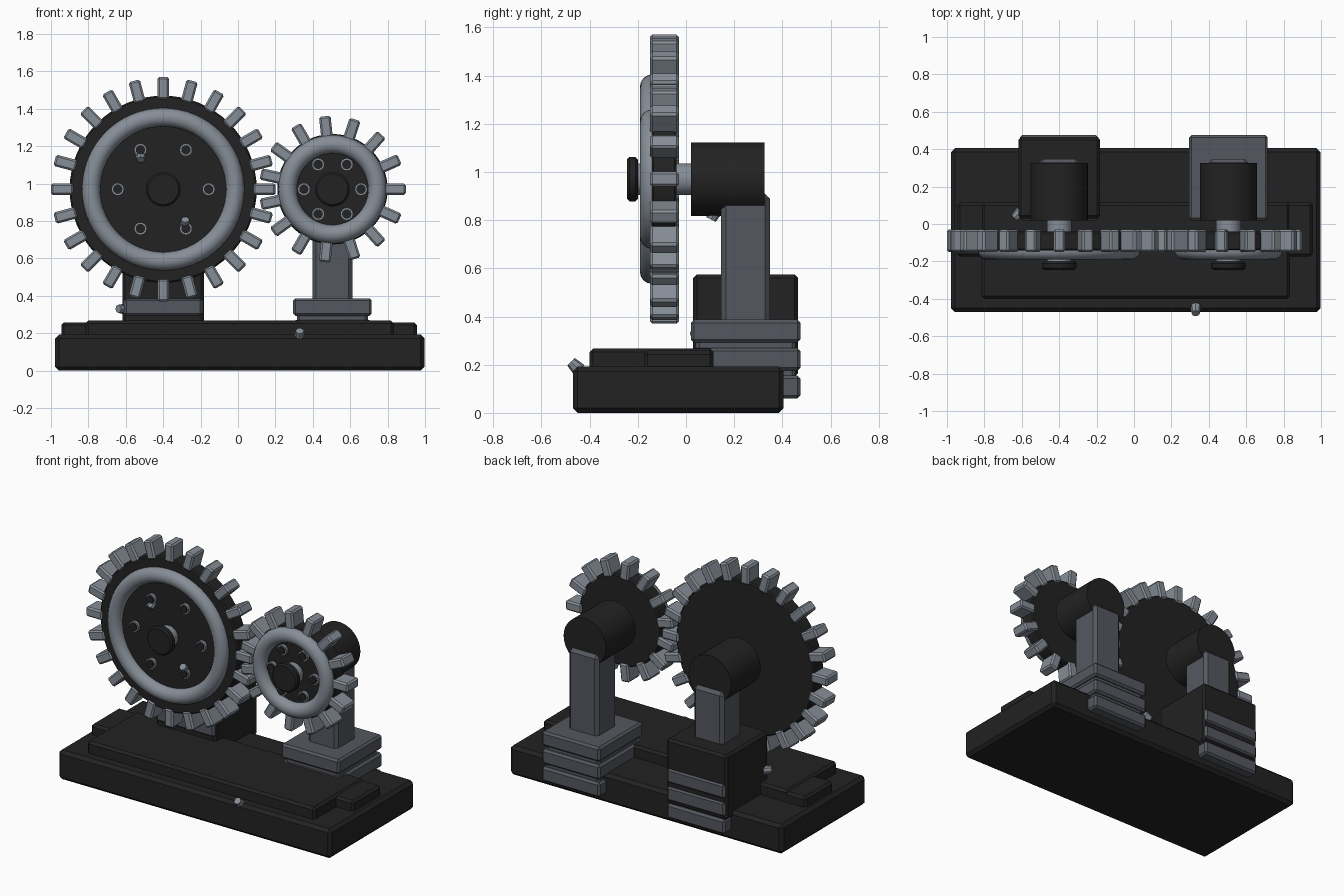
import bpy
import bmesh
import math
from mathutils import Matrix, Vector

if "Cube" in bpy.data.objects:
    bpy.data.objects.remove(bpy.data.objects["Cube"], do_unlink=True)


def make_material(name, color):
    mat = bpy.data.materials.new(name)
    mat.use_nodes = True
    mat.diffuse_color = (*color, 1)
    bsdf = next(n for n in mat.node_tree.nodes if n.type == 'BSDF_PRINCIPLED')
    bsdf.inputs["Base Color"].default_value = (*color, 1)
    return mat


DARK = make_material("black iron", (0.016, 0.016, 0.016))
STEEL = make_material("grey steel", (0.09, 0.097, 0.115))
LIGHT = make_material("light steel", (0.24, 0.27, 0.31))


def finish(name, bm, mat, bevel=0, smooth=False):
    mesh = bpy.data.meshes.new(name)
    bm.to_mesh(mesh)
    bm.free()
    mesh.materials.append(mat)
    obj = bpy.data.objects.new(name, mesh)
    bpy.context.collection.objects.link(obj)
    if bevel:
        mod = obj.modifiers.new("bevel", 'BEVEL')
        mod.width = bevel
        mod.segments = 1
        mod.limit_method = 'ANGLE'
    if smooth:
        bpy.ops.object.select_all(action='DESELECT')
        obj.select_set(True)
        bpy.context.view_layer.objects.active = obj
        bpy.ops.object.shade_smooth_by_angle(angle=math.radians(35))
    return obj


def add_box(bm, x, y, z):
    """Box spanning the (low, high) pairs x, y and z."""
    size = [b - a for a, b in (x, y, z)]
    mid = [(a + b) / 2 for a, b in (x, y, z)]
    return bmesh.ops.create_cube(
        bm, size=1, matrix=Matrix.Translation(mid) @ Matrix.Diagonal((*size, 1)))["verts"]


def box(name, x, y, z, mat, bevel=0.015):
    bm = bmesh.new()
    add_box(bm, x, y, z)
    return finish(name, bm, mat, bevel)


def add_rod(bm, x, z, y0, y1, r, sides=32):
    """Cylinder along y."""
    mat = Matrix.Translation((x, (y0 + y1) / 2, z)) @ Matrix.Rotation(math.pi / 2, 4, 'X')
    bmesh.ops.create_cone(bm, cap_ends=True, segments=sides, radius1=r, radius2=r,
                          depth=y1 - y0, matrix=mat)


def rod(name, x, z, y0, y1, r, mat, bevel=0, sides=48):
    bm = bmesh.new()
    add_rod(bm, x, z, y0, y1, r, sides)
    return finish(name, bm, mat, bevel, True)


def ring(name, x, y, z, major, minor, mat):
    """Torus facing the front, swept from a circular section."""
    bm = bmesh.new()
    around, section = 64, 16
    loops = []
    for i in range(around):
        a = math.tau * i / around
        loop = []
        for j in range(section):
            b = math.tau * j / section
            r = major + minor * math.cos(b)
            loop.append(bm.verts.new((x + r * math.cos(a), y + minor * math.sin(b),
                                      z + r * math.sin(a))))
        loops.append(loop)
    for i in range(around):
        p, q = loops[i], loops[(i + 1) % around]
        for j in range(section):
            k = (j + 1) % section
            bm.faces.new((p[j], p[k], q[k], q[j]))
    bmesh.ops.recalc_face_normals(bm, faces=bm.faces)
    return finish(name, bm, mat, 0, True)


def knob(name, pos, direction):
    """Small slanted grease fitting."""
    bm = bmesh.new()
    turn = Vector(direction).to_track_quat('Z', 'Y').to_matrix().to_4x4()
    bmesh.ops.create_cone(bm, cap_ends=True, segments=8, radius1=0.03, radius2=0.022,
                          depth=0.05, matrix=Matrix.Translation(pos) @ turn)
    return finish(name, bm, LIGHT)


AXLE_Z = 0.97


def gear(prefix, x, body_r, tip_r, teeth, ring_r, bolt_r):
    rod(prefix + "_gear_disc", x, AXLE_Z, -0.142, -0.04, body_r, DARK, 0.008, 64)
    ring(prefix + "_gear_ring", x, -0.142, AXLE_Z, ring_r, 0.049, LIGHT)

    # Teeth around the rim
    bm = bmesh.new()
    for i in range(teeth):
        verts = add_box(bm, (body_r - 0.02, tip_r), (-0.15, -0.03), (-0.031, 0.031))
        place = Matrix.Translation((x, 0, AXLE_Z)) @ Matrix.Rotation(-math.tau * i / teeth, 4, 'Y')
        bmesh.ops.transform(bm, matrix=place, verts=verts)
    finish(prefix + "_gear_teeth", bm, LIGHT, 0.01)

    # Bolts: pale collar with a dark core
    collars, cores = bmesh.new(), bmesh.new()
    for i in range(6):
        a = math.tau * i / 6
        bx, bz = x + bolt_r * math.cos(a), AXLE_Z + bolt_r * math.sin(a)
        add_rod(collars, bx, bz, -0.16, -0.13, 0.034, 16)
        add_rod(cores, bx, bz, -0.168, -0.13, 0.025, 16)
    finish(prefix + "_bolt_collars", collars, LIGHT, 0, True)
    finish(prefix + "_bolt_cores", cores, DARK, 0, True)

    # Axle, front cap and bearing housing
    rod(prefix + "_axle", x, AXLE_Z, -0.21, 0.05, 0.066, LIGHT)
    rod(prefix + "_axle_cap", x, AXLE_Z, -0.245, -0.2, 0.092, DARK, 0.01)
    rod(prefix + "_bearing_housing", x, AXLE_Z, 0.02, 0.325, 0.153, DARK)


def support(prefix, x):
    box(prefix + "_column", (x - 0.107, x + 0.107), (0.145, 0.348), (0.3, 0.91), STEEL, 0.02)
    box(prefix + "_foot_core", (x - 0.19, x + 0.19), (0.04, 0.455), (0.07, 0.37), STEEL)
    bm = bmesh.new()
    for top in (0.387, 0.27, 0.155):
        add_box(bm, (x - 0.21, x + 0.21), (0.02, 0.475), (top - 0.095, top))
    finish(prefix + "_foot_slabs", bm, STEEL, 0.013)


# Base and its raised plates
box("base", (-0.978, 0.997), (-0.47, 0.405), (0, 0.192), DARK, 0.02)
box("base_plate", (-0.815, 0.833), (-0.4, 0.115), (0.17, 0.268), DARK)
box("base_side_plates", (-0.945, 0.957), (-0.175, 0.115), (0.17, 0.258), DARK)

# Supports
BIG_X, SMALL_X = -0.4, 0.505
support("large", BIG_X)
support("small", SMALL_X)
box("large_pedestal", (BIG_X - 0.218, BIG_X + 0.218), (0.03, 0.465), (0.15, 0.575), DARK)

# Meshing gears
gear("large", BIG_X, 0.5, 0.6, 24, 0.385, 0.243)
gear("small", SMALL_X, 0.295, 0.392, 15, 0.24, 0.153)

# Grease fittings
knob("base_fitting", (0.33, -0.46, 0.195), (0, -1, 1))
knob("pedestal_fitting", (BIG_X - 0.222, 0.05, 0.33), (-1, -1, 0))
knob("housing_fitting", (SMALL_X, 0.115, 0.825), (0, -0.5, -1))
knob("upper_bolt_fitting", (-0.52, -0.15, 1.145), (0, -1, -1))
knob("lower_bolt_fitting", (-0.282, -0.15, 0.79), (0, -1, 1))
